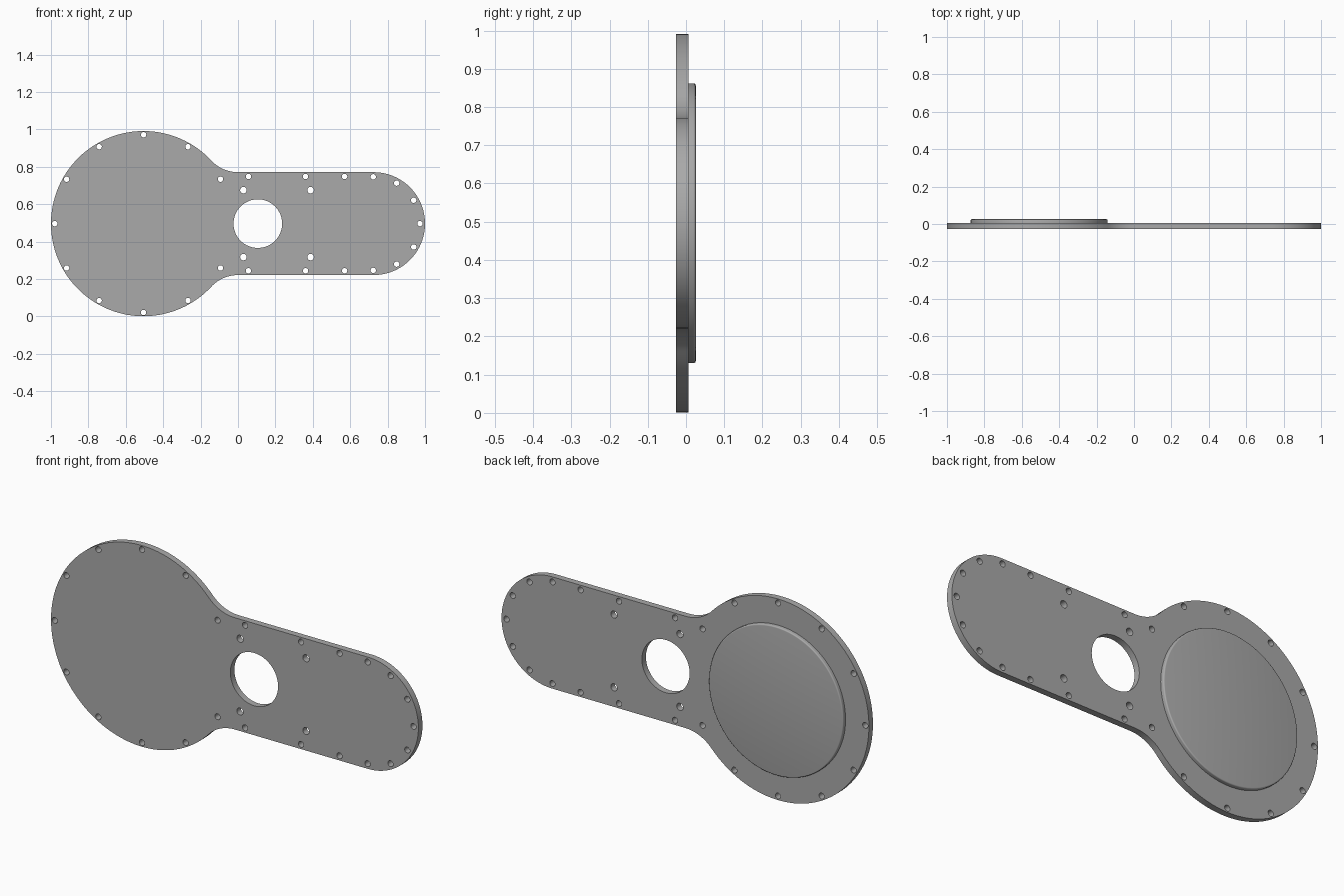
import bpy, bmesh
from math import cos, sin, pi, radians, atan2, sqrt

if "Cube" in bpy.data.objects:
    bpy.data.objects.remove(bpy.data.objects["Cube"])

ZC = 0.496                      # height of the long axis
FRONT, BACK, TOP = -0.0255, 0.006, 0.0255
DISC_X, DISC_R = -0.505, 0.495  # round end
ARM_X, ARM_R = 0.725, 0.275     # narrow end

grey = bpy.data.materials.new("plain grey")
grey.diffuse_color = (0.4, 0.4, 0.4, 1)
grey.use_nodes = True
grey.node_tree.nodes["Principled BSDF"].inputs["Base Color"].default_value = grey.diffuse_color


def arc(cx, cy, r, a0, a1, n):
    return [(cx + r * cos(a0 + (a1 - a0) * i / n),
             cy + r * sin(a0 + (a1 - a0) * i / n)) for i in range(n + 1)]


def circle(cx, cy, r, n):
    return arc(cx, cy, r, 0, 2 * pi, n)[:-1]


def plate(name, loops, y0, y1):
    """Filled outline with holes, extruded between two depths."""
    cu = bpy.data.curves.new(name, 'CURVE')
    cu.dimensions, cu.fill_mode = '2D', 'BOTH'
    cu.extrude = (y1 - y0) / 2
    for pts in loops:
        sp = cu.splines.new('POLY')
        sp.points.add(len(pts) - 1)
        for p, (x, y) in zip(sp.points, pts):
            p.co = (x, y, 0, 1)
        sp.use_cyclic_u = True
    ob = bpy.data.objects.new(name, cu)
    bpy.context.collection.objects.link(ob)
    bpy.ops.object.select_all(action='DESELECT')
    ob.select_set(True)
    bpy.context.view_layer.objects.active = ob
    bpy.ops.object.convert(target='MESH')
    ob = bpy.context.object
    bm = bmesh.new()
    bm.from_mesh(ob.data)
    bmesh.ops.remove_doubles(bm, verts=bm.verts, dist=1e-5)
    # stand the outline upright: (x, y, z) -> (x, -z, y)
    for v in bm.verts:
        x, y, z = v.co
        v.co = (x, (y0 + y1) / 2 - z, y + ZC)
    bmesh.ops.recalc_face_normals(bm, faces=bm.faces)
    bm.to_mesh(ob.data)
    bm.free()
    finish(ob)


def finish(ob):
    ob.data.materials.clear()
    ob.data.materials.append(grey)
    bpy.ops.object.select_all(action='DESELECT')
    ob.select_set(True)
    bpy.context.view_layer.objects.active = ob
    bpy.ops.object.shade_smooth_by_angle(angle=radians(30))


# Outline: arm end, neck fillet, disc, mirrored back
fillet_x = 0.0
d = fillet_x - DISC_X
fillet_r = (d * d + ARM_R ** 2 - DISC_R ** 2) / (2 * (DISC_R - ARM_R))
fillet_y = ARM_R + fillet_r
join = atan2(fillet_y, d)
upper = arc(ARM_X, 0, ARM_R, 0, pi / 2, 24)
upper += arc(fillet_x, fillet_y, fillet_r, -pi / 2, join - pi, 16)
upper += arc(DISC_X, 0, DISC_R, join, pi, 48)[1:]
outline = upper + [(x, -y) for x, y in upper[-2:0:-1]]

# Central opening and bolt holes
holes = [circle(0.106, 0, 0.13, 64)]
bolts = [(DISC_X + 0.475 * cos(radians(a)), 0.475 * sin(radians(a)))
         for a in range(30, 331, 30)]
bolts += [(ARM_X - 0.002 + 0.25 * cos(radians(a)), 0.25 * sin(radians(a)))
          for a in range(-90, 91, 30)]
bolts += [(x, s * 0.252) for x in (0.056, 0.361, 0.57) for s in (-1, 1)]
holes += [circle(x, y, 0.0145, 20) for x, y in bolts]
holes += [circle(x, s * 0.179, 0.0175, 20) for x in (0.029, 0.388) for s in (-1, 1)]
plate("cover_plate", [outline] + holes, FRONT, BACK)

# Raised round pad with a softened rim on the back
profile = [(0.366, BACK - 0.002)]
profile += [(0.360 + 0.006 * cos(a * pi / 8), TOP - 0.006 + 0.006 * sin(a * pi / 8))
            for a in range(5)]
N = 96
bm = bmesh.new()
rings = [[bm.verts.new((x, y, z + ZC)) for x, z in circle(DISC_X - 0.002, 0, r, N)]
         for r, y in profile]
for a, b in zip(rings, rings[1:]):
    for i in range(N):
        j = (i + 1) % N
        bm.faces.new((a[i], a[j], b[j], b[i]))
bm.faces.new(rings[-1])
bm.faces.new(rings[0])
bmesh.ops.recalc_face_normals(bm, faces=bm.faces)
me = bpy.data.meshes.new("raised_pad")
bm.to_mesh(me)
bm.free()
pad = bpy.data.objects.new("raised_pad", me)
bpy.context.collection.objects.link(pad)
finish(pad)
